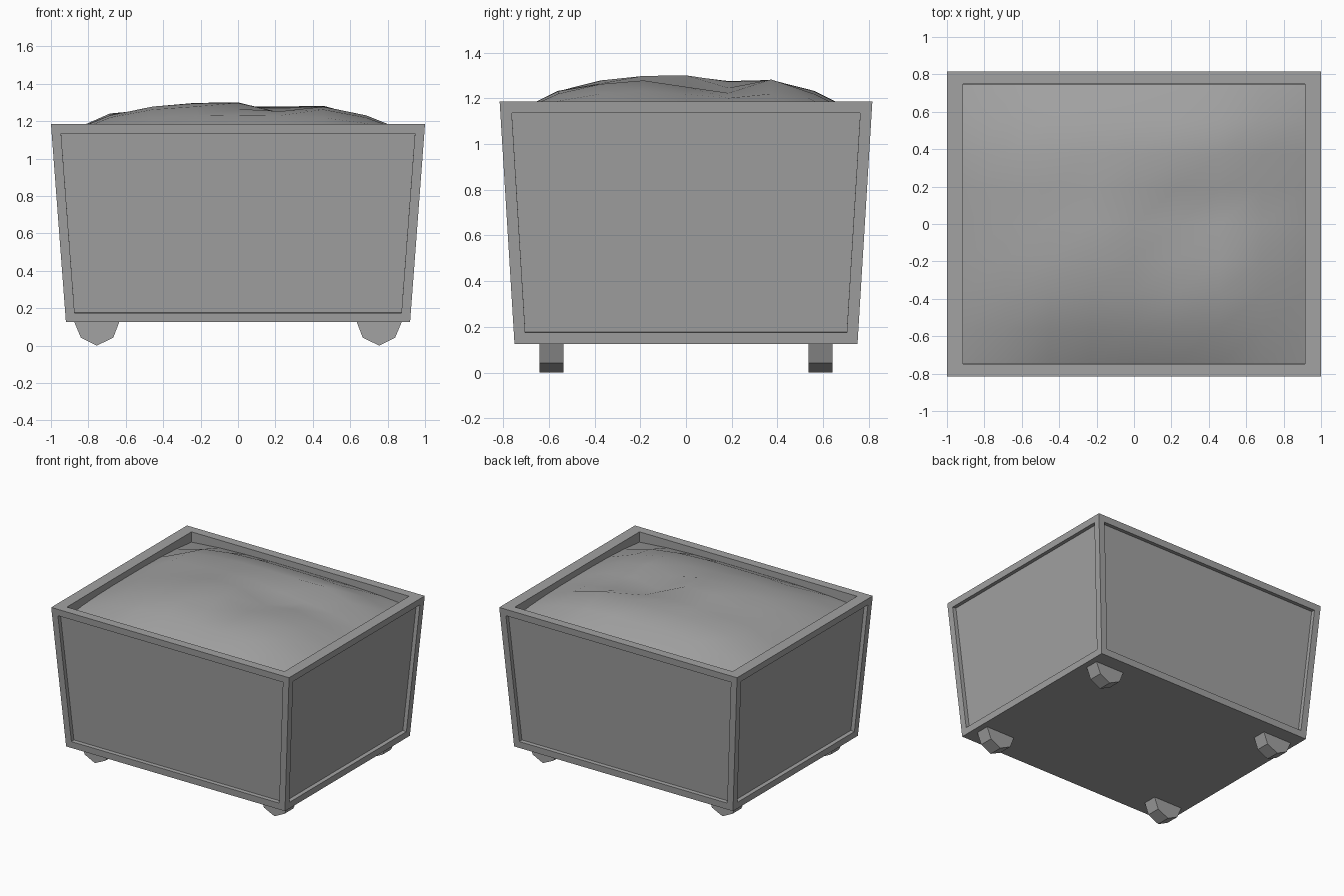
import bpy, bmesh
from mathutils import Vector

cube = bpy.data.objects.get("Cube")
if cube:
    bpy.data.objects.remove(cube, do_unlink=True)

grey = bpy.data.materials.new("plain grey")
grey.use_nodes = True
colour = (0.36, 0.36, 0.36, 1)
grey.diffuse_color = colour
grey.node_tree.nodes["Principled BSDF"].inputs["Base Color"].default_value = colour

RIM, BASE = 1.185, 0.125


def add_object(name, bm, smooth=False):
    bmesh.ops.recalc_face_normals(bm, faces=bm.faces)
    mesh = bpy.data.meshes.new(name)
    for face in bm.faces:
        face.smooth = smooth
    bm.to_mesh(mesh)
    bm.free()
    mesh.materials.append(grey)
    obj = bpy.data.objects.new(name, mesh)
    bpy.context.collection.objects.link(obj)
    return obj


# Tapered planter box with recessed side panels and an open top
bm = bmesh.new()
bmesh.ops.create_cube(bm, size=2)
for v in bm.verts:
    top = v.co.z > 0
    v.co.x *= 1.0 if top else 0.92
    v.co.y *= 0.815 if top else 0.75
    v.co.z = RIM if top else BASE
bm.normal_update()
sides = [f for f in bm.faces if abs(f.normal.z) < 0.5]
lid = [f for f in bm.faces if f.normal.z > 0.5][0]
bmesh.ops.inset_individual(bm, faces=sides, thickness=0.05, use_even_offset=True)
bmesh.ops.inset_individual(bm, faces=sides, thickness=0.0, depth=-0.03)
bmesh.ops.inset_individual(bm, faces=[lid], thickness=0.05)
for v in lid.verts:
    v.co = Vector((0.915 if v.co.x > 0 else -0.915, 0.748 if v.co.y > 0 else -0.748, RIM))
cavity = bmesh.ops.extrude_face_region(bm, geom=[lid])["geom"]
for v in cavity:
    if isinstance(v, bmesh.types.BMVert):
        v.co.z -= 0.14
if lid.is_valid:
    bmesh.ops.delete(bm, geom=[lid], context="FACES_ONLY")
add_object("planter_box", bm)

# Uneven soil heap, domed with a few dips and lumps
lumps = {(1, 0): -0.08, (1, 1): -0.05, (1, -1): -0.05, (2, 0): -0.03,
         (2, 1): -0.055, (2, 2): 0.02, (0, 1): -0.025, (-1, 1): -0.02,
         (-2, 0): -0.02, (-2, 1): -0.02, (0, -2): -0.015, (1, -2): -0.025,
         (3, 1): -0.03, (3, 0): -0.015, (-3, 1): 0.01, (-3, 2): 0.015}
bm = bmesh.new()
bmesh.ops.create_grid(bm, x_segments=8, y_segments=8, size=1)
for v in bm.verts:
    u, w = v.co.x, v.co.y
    height = 0.2 * (1 - 0.8 * abs(u) ** 3) * (1 - 0.8 * abs(w) ** 3)
    height += lumps.get((round(u * 4), round(w * 4)), 0)
    v.co = Vector((u * 0.913, w * 0.746, 1.1 + height))
add_object("soil_heap", bm, smooth=True)

# Four pointed feet
profile = [(0.635, BASE), (0.667, 0.042), (0.755, 0), (0.84, 0.042), (0.875, BASE)]
for sx, side in ((-1, "right"), (1, "left")):
    for sy, end in ((-1, "front"), (1, "back")):
        bm = bmesh.new()
        face = bm.faces.new([bm.verts.new((sx * x, sy * 0.535, z)) for x, z in profile])
        geom = bmesh.ops.extrude_face_region(bm, geom=[face])["geom"]
        for v in geom:
            if isinstance(v, bmesh.types.BMVert):
                v.co.y += sy * 0.105
        add_object(f"{end}_{side}_foot", bm)
